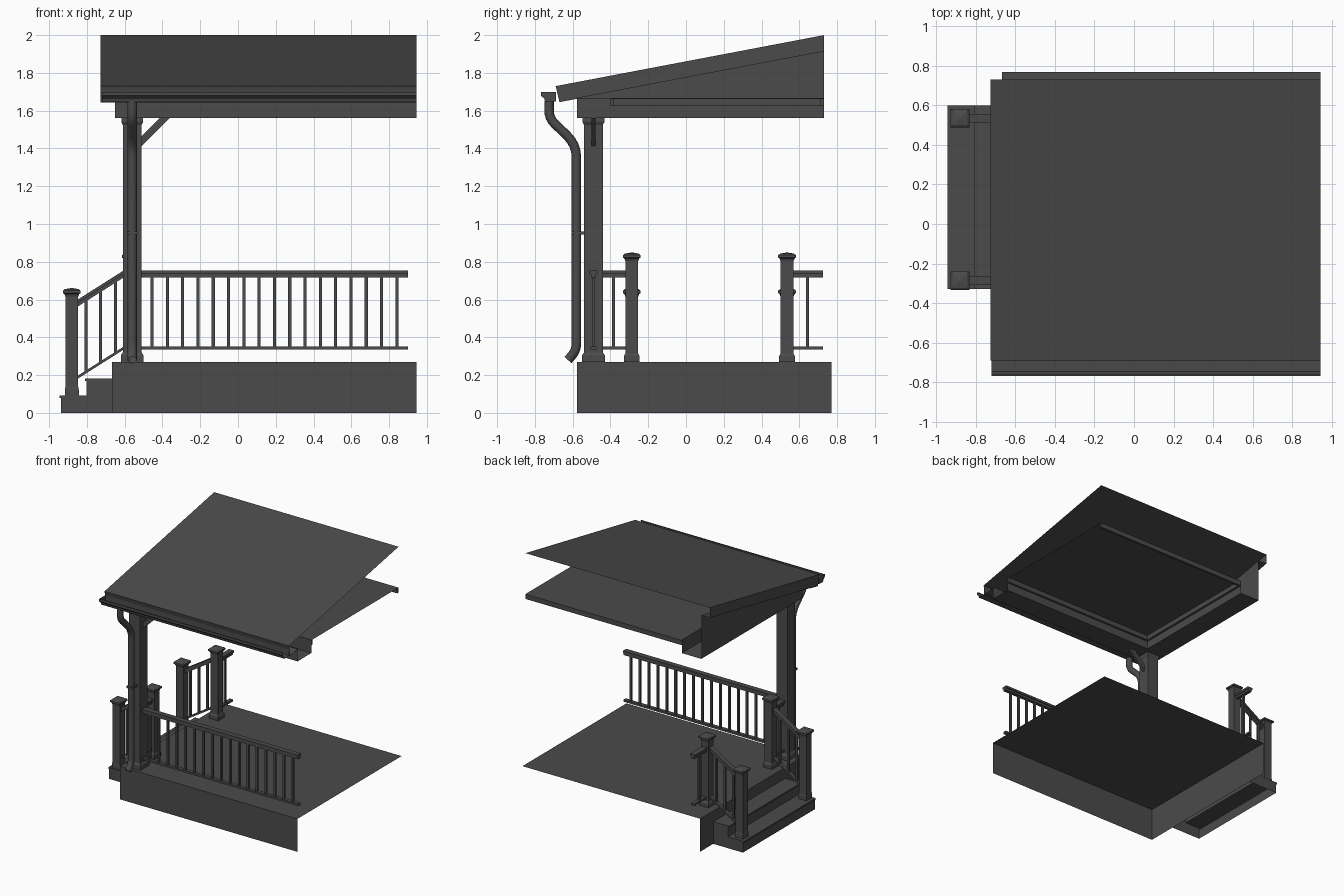
import bpy, bmesh
from math import radians
from mathutils import Vector

if "Cube" in bpy.data.objects:
    bpy.data.objects.remove(bpy.data.objects["Cube"])

X0, X1 = -0.667, 0.944      # deck extent in x
YB = 0.73                   # back of roof

# dark grey paint on every part
paint = bpy.data.materials.new("dark_grey")
paint.diffuse_color = (.07, .07, .07, 1)
paint.use_nodes = True
paint.node_tree.nodes["Principled BSDF"].inputs["Base Color"].default_value = paint.diffuse_color


def make(name, verts, faces):
    me = bpy.data.meshes.new(name)
    me.from_pydata([tuple(v) for v in verts], [], faces)
    bm = bmesh.new()
    bm.from_mesh(me)
    bmesh.ops.remove_doubles(bm, verts=bm.verts, dist=1e-5)
    bmesh.ops.recalc_face_normals(bm, faces=bm.faces)
    bm.to_mesh(me)
    bm.free()
    me.materials.append(paint)
    ob = bpy.data.objects.new(name, me)
    bpy.context.collection.objects.link(ob)
    return ob


def ribbon(name, pts, vec, caps=()):
    """Open polyline extruded along vec; caps closes end 0 and/or 1."""
    n = len(pts)
    a = [Vector(p) for p in pts]
    verts = a + [p + Vector(vec) for p in a]
    faces = [(i, i + 1, n + i + 1, n + i) for i in range(n - 1)]
    for c in caps:
        faces.append(tuple(range(c * n, c * n + n)))
    return make(name, verts, faces)


def prism(name, p, q):
    """Close two four-sided end loops into a solid."""
    f = [(i, (i + 1) % 4, 4 + (i + 1) % 4, 4 + i) for i in range(4)]
    return make(name, p + q, f + [(3, 2, 1, 0), (4, 5, 6, 7)])


def box(name, lo, hi):
    (x, y, z), (a, b, c) = lo, hi
    return prism(name, *[[(x, y, k), (a, y, k), (a, b, k), (x, b, k)] for k in (z, c)])


def bar(name, p, q, w, h):
    """Straight or sloped rail with upright ends."""
    p, q = Vector(p), Vector(q)
    d = q - p
    s = Vector((-d.y, d.x, 0)).normalized() * w / 2
    u = Vector((0, 0, h / 2))
    return prism(name, *[[e + o for o in (-s - u, s - u, s + u, -s + u)] for e in (p, q)])


def square_post(name, x, y, rings):
    """Stack of square rings (half width, z)."""
    v, f = [], []
    for h, z in rings:
        v += [(x - h, y - h, z), (x + h, y - h, z), (x + h, y + h, z), (x - h, y + h, z)]
    for k in range(len(rings) - 1):
        for i in range(4):
            j = (i + 1) % 4
            f.append((4 * k + i, 4 * k + j, 4 * k + 4 + j, 4 * k + 4 + i))
    n = len(v)
    return make(name, v, f + [(3, 2, 1, 0), (n - 4, n - 3, n - 2, n - 1)])


def railing(name, p, q, ts):
    """Rails between p and q (bottom rail centres) with balusters at fractions ts."""
    p, q = Vector(p), Vector(q)
    for part, dz, w, h in (("bottom_rail", 0, .03, .016), ("sub_rail", .384, .028, .02),
                           ("top_rail", .402, .044, .018)):
        o = Vector((0, 0, dz))
        bar(f"{name}_{part}", p + o, q + o, w, h)
    for i, t in enumerate(ts):
        c = p.lerp(q, t)
        square_post(f"{name}_baluster_{i}", c.x, c.y, [(.008, c.z), (.008, c.z + .38)])


# deck: top and front wall, left wall (open at the back, right and below)
ribbon("deck", [(X0, -.578, 0), (X0, -.578, .27), (X0, .769, .27)], (X1 - X0, 0, 0))
ribbon("deck_side", [(X0, -.578, 0), (X0, -.578, .27)], (0, 1.347, 0))

# two steps with nosings
ribbon("steps", [(x, -.33, z) for x, z in
       [(-.936, 0), (-.936, .08), (-.944, .08), (-.944, .093), (-.802, .093), (-.802, .17),
        (-.81, .17), (-.81, .182), (-.668, .182), (-.668, 0)]], (0, .93, 0), caps=(0, 1))

# newel posts and stair railings
for side, y in (("left", .535), ("right", -.287)):
    for lvl, x, z, t in (("lower", -.88, .093, .655), ("upper", -.568, .27, .843)):
        base = .042 if lvl == "upper" else .037
        square_post(f"{lvl}_newel_{side}", x, y,
                    [(base, z), (base, z + .03), (.034, z + .045), (.034, t - .04),
                     (.04, t - .025), (.047, t - .021), (.047, t - .008), (.037, t), (.004, t + .006)])
    railing(f"stair_{side}", (-.85, y, .188), (-.602, y, .345), (.18, .49, .81))

# main column
square_post("column", -.56, -.49, [(.06, .27), (.06, .305), (.05, .32), (.05, 1.525),
                                   (.058, 1.54), (.058, 1.56)])

# deck railings
railing("front_railing", (-.51, -.49, .343), (.90, -.49, .343),
        [(.055 + .081 * i) / 1.41 for i in range(17)])
railing("side_railing_short", (-.568, -.44, .343), (-.568, -.32, .343), [.47])
railing("side_railing_back", (-.568, .568, .343), (-.568, .725, .343), [.48])

# diagonal brace under the front beam
ribbon("brace", [(-.512, -.5, 1.41), (-.362, -.5, 1.56), (-.415, -.5, 1.56), (-.512, -.5, 1.463),
                 (-.512, -.5, 1.41)], (0, .02, 0), caps=(0, 1))


# roof sheet with fascia and eave soffit
def roof(y):
    return 1.73 + .19 * (y + .69)


RX = -.727
ribbon("roof", [(RX, YB, roof(YB)), (RX, -.69, 1.73), (RX, -.67, 1.642), (RX, -.577, 1.66)],
       (X1 - RX, 0, 0))
D = .083                    # rake board depth
make("rake_board", [(RX, -.69, 1.73), (RX, YB, roof(YB)), (RX, YB, roof(YB) - D),
                    (RX, -.67, 1.645)], [(0, 1, 2, 3)])
make("rake_soffit", [(RX, -.67, 1.645), (RX, YB, roof(YB) - D), (-.65, YB, roof(YB) - D),
                     (-.65, -.67, 1.645)], [(0, 1, 2, 3)])
make("gable_panel", [(-.65, -.577, 1.66), (-.65, YB, 1.66), (-.65, YB, roof(YB) - D),
                     (-.65, -.577, roof(-.577) - D)], [(0, 1, 2, 3)])

# hollow beams, ceiling and ceiling trim
ribbon("front_beam", [(-.65, -.577, 1.667), (-.65, -.577, 1.56), (-.65, -.40, 1.56),
                      (-.65, -.40, 1.667)], (X1 + .65, 0, 0))
ribbon("side_beam", [(-.65, -.577, 1.667), (-.65, -.577, 1.56), (-.473, -.577, 1.56),
                     (-.473, -.577, 1.667)], (0, YB + .577, 0))
ribbon("ceiling", [(-.473, -.40, 1.665), (-.473, YB, 1.665)], (X1 + .473, 0, 0))
box("ceiling_trim_front", (-.473, -.40, 1.625), (X1, -.382, 1.664))
box("ceiling_trim_back", (-.473, YB - .018, 1.625), (X1, YB, 1.664))
box("ceiling_trim_side", (-.473, -.382, 1.625), (-.455, YB - .018, 1.664))

# gutter, closed at the left end
ribbon("gutter", [(-.72, y, z) for y, z in
       [(-.688, 1.70), (-.688, 1.648), (-.745, 1.645), (-.75, 1.663), (-.768, 1.68),
        (-.768, 1.70), (-.758, 1.70)]], (X1 + .72, 0, 0), caps=(0,))

# downspout: round pipe along a path with rounded elbows
path = [Vector((-.56, y, z)) for y, z in
        [(-.725, 1.65), (-.725, 1.56), (-.58, 1.42), (-.58, .33), (-.625, .28)]]
pts = [path[0]]
for a, b, c in zip(path, path[1:], path[2:]):
    r = min(.07, .45 * (a - b).length, .6 * (c - b).length)
    s, e = b + (a - b).normalized() * r, b + (c - b).normalized() * r
    pts += [s.lerp(b, t / 4).lerp(b.lerp(e, t / 4), t / 4) for t in range(5)]
pts.append(path[-1])
cu = bpy.data.curves.new("downspout", 'CURVE')
cu.dimensions = '3D'
cu.bevel_depth = .025
cu.bevel_resolution = 6
cu.materials.append(paint)
sp = cu.splines.new('POLY')
sp.points.add(len(pts) - 1)
for p, v in zip(sp.points, pts):
    p.co = (*v, 1)
pipe = bpy.data.objects.new("downspout", cu)
bpy.context.collection.objects.link(pipe)
bpy.context.view_layer.objects.active = pipe
pipe.select_set(True)
bpy.ops.object.convert(target='MESH')
bpy.ops.object.shade_smooth_by_angle(angle=radians(40))

# pipe strap
box("downspout_strap", (-.587, -.607, .945), (-.533, -.54, .96))
